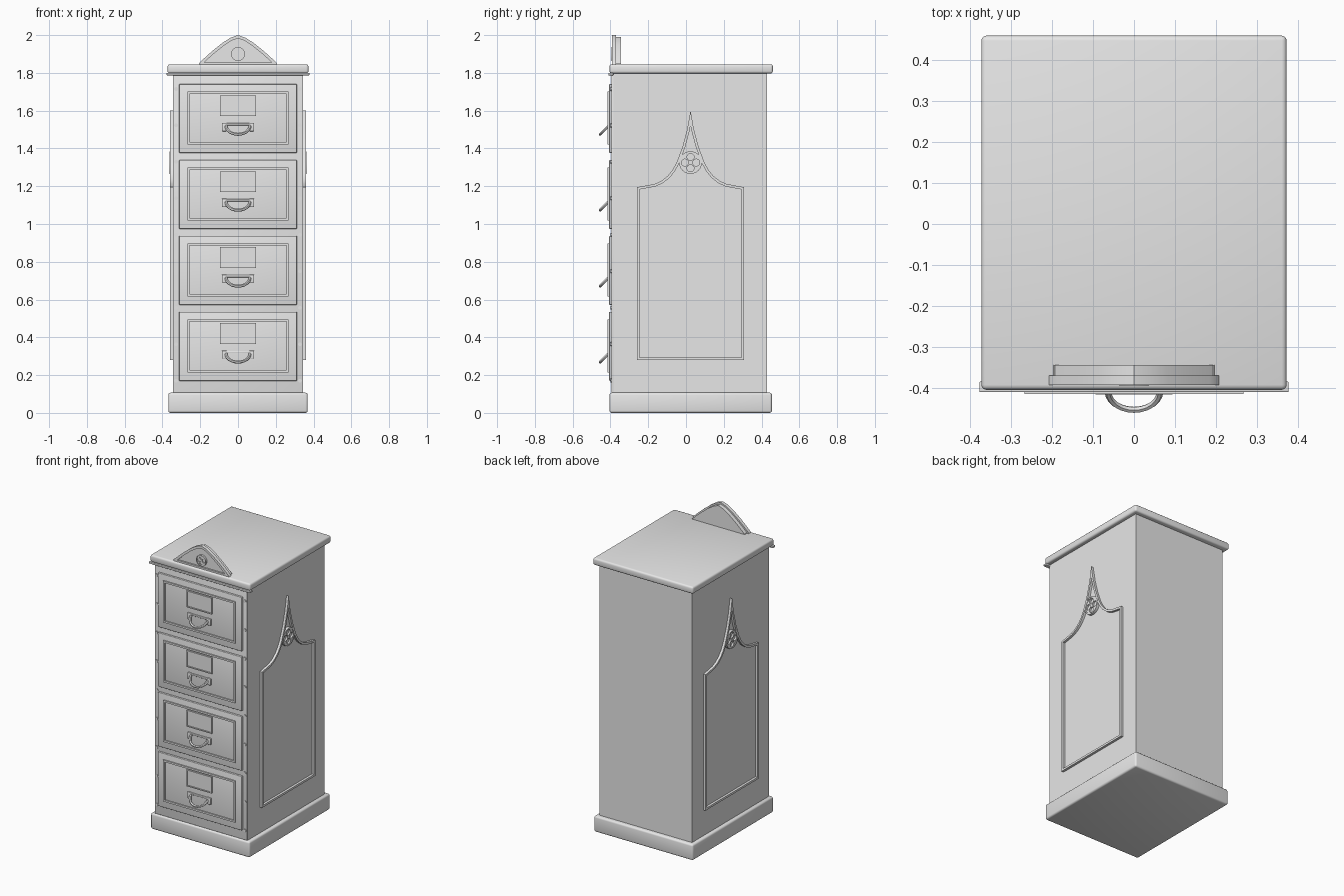
import bpy, bmesh, math
from mathutils import Matrix, Vector

if "Cube" in bpy.data.objects:
    bpy.data.objects.remove(bpy.data.objects["Cube"])

grey = bpy.data.materials.new("cabinet_grey")
grey.diffuse_color = (0.8, 0.8, 0.8, 1)
grey.use_nodes = True
grey.node_tree.nodes["Principled BSDF"].inputs["Base Color"].default_value = grey.diffuse_color

# Plane axes: u across, v up, w outward
FRONT = (Vector((1, 0, 0)), Vector((0, 0, 1)), Vector((0, -1, 0)))
RIGHT = (Vector((0, 1, 0)), Vector((0, 0, 1)), Vector((1, 0, 0)))
LEFT = (Vector((0, -1, 0)), Vector((0, 0, 1)), Vector((-1, 0, 0)))


def add_object(name, bm):
    bmesh.ops.recalc_face_normals(bm, faces=bm.faces)
    me = bpy.data.meshes.new(name)
    bm.to_mesh(me)
    bm.free()
    me.materials.clear()
    me.materials.append(grey)
    ob = bpy.data.objects.new(name, me)
    bpy.context.collection.objects.link(ob)
    return ob


def box(name, x0, x1, y0, y1, z0, z1, bevel=0.0):
    bm = bmesh.new()
    bmesh.ops.create_cube(bm, size=1)
    for v in bm.verts:
        v.co = ((x0 + x1) / 2 + v.co.x * (x1 - x0),
                (y0 + y1) / 2 + v.co.y * (y1 - y0),
                (z0 + z1) / 2 + v.co.z * (z1 - z0))
    if bevel:
        bmesh.ops.bevel(bm, geom=bm.edges[:], offset=bevel, segments=3,
                        profile=0.5, affect='EDGES')
    return add_object(name, bm)


def curve_mesh(cu):
    """Turn curve data into a bmesh and remove the curve."""
    tmp = bpy.data.objects.new("tmp", cu)
    bpy.context.collection.objects.link(tmp)
    dg = bpy.context.evaluated_depsgraph_get()
    me = bpy.data.meshes.new_from_object(tmp.evaluated_get(dg))
    bm = bmesh.new()
    bm.from_mesh(me)
    bpy.data.objects.remove(tmp)
    bpy.data.curves.remove(cu)
    bpy.data.meshes.remove(me)
    bmesh.ops.remove_doubles(bm, verts=bm.verts, dist=1e-5)
    return bm


def plate(name, loops, plane, w0, w1):
    """Filled outline (inner loops become holes) from w0 to w1 on a plane."""
    cu = bpy.data.curves.new(name, 'CURVE')
    cu.dimensions, cu.fill_mode = '2D', 'BOTH'
    cu.extrude = (w1 - w0) / 2
    for loop in loops:
        sp = cu.splines.new('POLY')
        sp.points.add(len(loop) - 1)
        for p, (u, v) in zip(sp.points, loop):
            p.co = (u, v, 0, 1)
        sp.use_cyclic_u = True
    bm = curve_mesh(cu)
    U, V, W = plane
    for v in bm.verts:
        v.co = U * v.co.x + V * v.co.y + W * (v.co.z + (w0 + w1) / 2)
    return add_object(name, bm)


def circle(u, v, r, n=24):
    return [(u + r * math.cos(2 * math.pi * i / n),
             v + r * math.sin(2 * math.pi * i / n)) for i in range(n)]


def rect(u0, u1, v0, v1):
    return [(u0, v0), (u1, v0), (u1, v1), (u0, v1)]


def inset(loop, d):
    """Mitred inward offset of a counter-clockwise loop."""
    pts, out = [Vector(p) for p in loop], []
    for i, p in enumerate(pts):
        a, b = (p - pts[i - 1]).normalized(), (pts[(i + 1) % len(pts)] - p).normalized()
        n1, n2 = Vector((-a.y, a.x)), Vector((-b.y, b.x))
        out.append(tuple(p + (n1 + n2) * d / (1 + n1.dot(n2))))
    return out


def mirrored(half, uc=0.0):
    """Full outline from a right half that ends on the centre line."""
    return [(uc + u, v) for u, v in half] + [(uc - u, v) for u, v in half[-2::-1]]


def rosette(name, u, v, r, plane, w0, w1):
    holes = [circle(u + 0.5 * r * math.cos(k * math.pi / 2),
                    v + 0.5 * r * math.sin(k * math.pi / 2), 0.31 * r, 16) for k in range(4)]
    plate(name, [circle(u, v, r)] + holes, plane, w0, w1)
    plate(name + "_rim", [circle(u, v, r), circle(u, v, r * 0.86)], plane, w0, w1 + 0.003)
    plate(name + "_back", [circle(u, v, r * 0.95)], plane, w0 - 0.002, w0 + 0.004)


# Carcass
box("base_plinth", -0.369, 0.369, -0.405, 0.455, 0, 0.107, 0.012)
box("cabinet_body", -0.345, 0.345, -0.385, 0.428, 0.1, 1.80)
box("face_plate", -0.345, 0.345, -0.394, -0.38, 0.107, 1.79, 0.002)
box("cornice_strip", -0.378, 0.378, -0.411, -0.385, 1.787, 1.80, 0.003)
box("top_slab", -0.373, 0.373, -0.405, 0.46, 1.797, 1.845, 0.012)

# Pointed crest on the top
crest = mirrored([(0.21, 1.84), (0.205, 1.852), (0.185, 1.872), (0.135, 1.917),
                  (0.085, 1.957), (0.04, 1.986), (0.0, 2.0)])
plate("crest_rim", [crest, inset(crest, 0.016)], FRONT, 0.37, 0.393)
plate("crest_back", [inset(crest, 0.010)], FRONT, 0.344, 0.382)
rosette("crest_rosette", 0, 1.90, 0.037, FRONT, 0.382, 0.392)

# Ogee frames and rosettes on both sides
ogee = [(0.283, 0.28), (0.283, 1.195), (0.19, 1.212), (0.155, 1.228), (0.12, 1.255),
        (0.095, 1.287), (0.074, 1.325), (0.042, 1.41), (0.018, 1.50), (0.0, 1.60)]
for side, plane, uc in (("right", RIGHT, 0.024), ("left", LEFT, -0.024)):
    outline = mirrored(ogee, uc)
    plate(side + "_panel_frame", [outline, inset(outline, 0.014)], plane, 0.340, 0.361)
    rosette(side + "_rosette", uc, 1.325, 0.06, plane, 0.345, 0.360)

# Drawers
for i in range(4):
    z = 0.17 + 0.402 * i
    tag = f"_{i + 1}"
    box("drawer_front" + tag, -0.312, 0.312, -0.407, -0.39, z, z + 0.365, 0.004)
    border = rect(-0.268, 0.268, z + 0.045, z + 0.325)
    plate("drawer_moulding" + tag, [border, inset(border, 0.012)], FRONT, 0.40, 0.415)

    # Label holder
    label = rect(-0.094, 0.094, z + 0.195, z + 0.305)
    plate("label_frame" + tag, [label, inset(label, 0.007)], FRONT, 0.40, 0.416)
    plate("label_card" + tag, [inset(label, 0.005)], FRONT, 0.40, 0.411)

    # Handle mount and drooping pull
    mount = mirrored([(0.06, z + 0.115), (0.086, z + 0.115), (0.086, z + 0.16),
                      (0.05, z + 0.16), (0.045, z + 0.148), (0, z + 0.148)])
    for s in (-1, 1):
        box(f"handle_mount{tag}_{'l' if s < 0 else 'r'}", s * 0.073 - 0.013, s * 0.073 + 0.013,
            -0.416, -0.40, z + 0.115, z + 0.16, 0.003)
    box("handle_bar" + tag, -0.065, 0.065, -0.414, -0.40, z + 0.146, z + 0.158, 0.003)
    cu = bpy.data.curves.new("pull", 'CURVE')
    cu.dimensions, cu.bevel_depth, cu.bevel_resolution = '3D', 0.008, 1
    cu.use_fill_caps = True
    sp = cu.splines.new('POLY')
    sp.points.add(12)
    for k, p in enumerate(sp.points):
        t = math.pi * k / 12
        s = 0.046 * math.sin(t)
        p.co = (0.064 * math.cos(t), -0.408 - s, z + 0.145 - s, 1)
    add_object("handle_pull" + tag, curve_mesh(cu))

# Screws down both edges of the face
for k in range(9):
    zs = 1.715 - 0.193 * k
    for s in (-1, 1):
        plate(f"screw_{k + 1}_{'l' if s < 0 else 'r'}", [circle(s * 0.328, zs, 0.010, 12)],
              FRONT, 0.39, 0.399)

# Smooth rounded parts, keep hard edges
for ob in bpy.context.scene.objects:
    ob.select_set(True)
    bpy.context.view_layer.objects.active = ob
bpy.ops.object.shade_smooth_by_angle(angle=math.radians(35))
